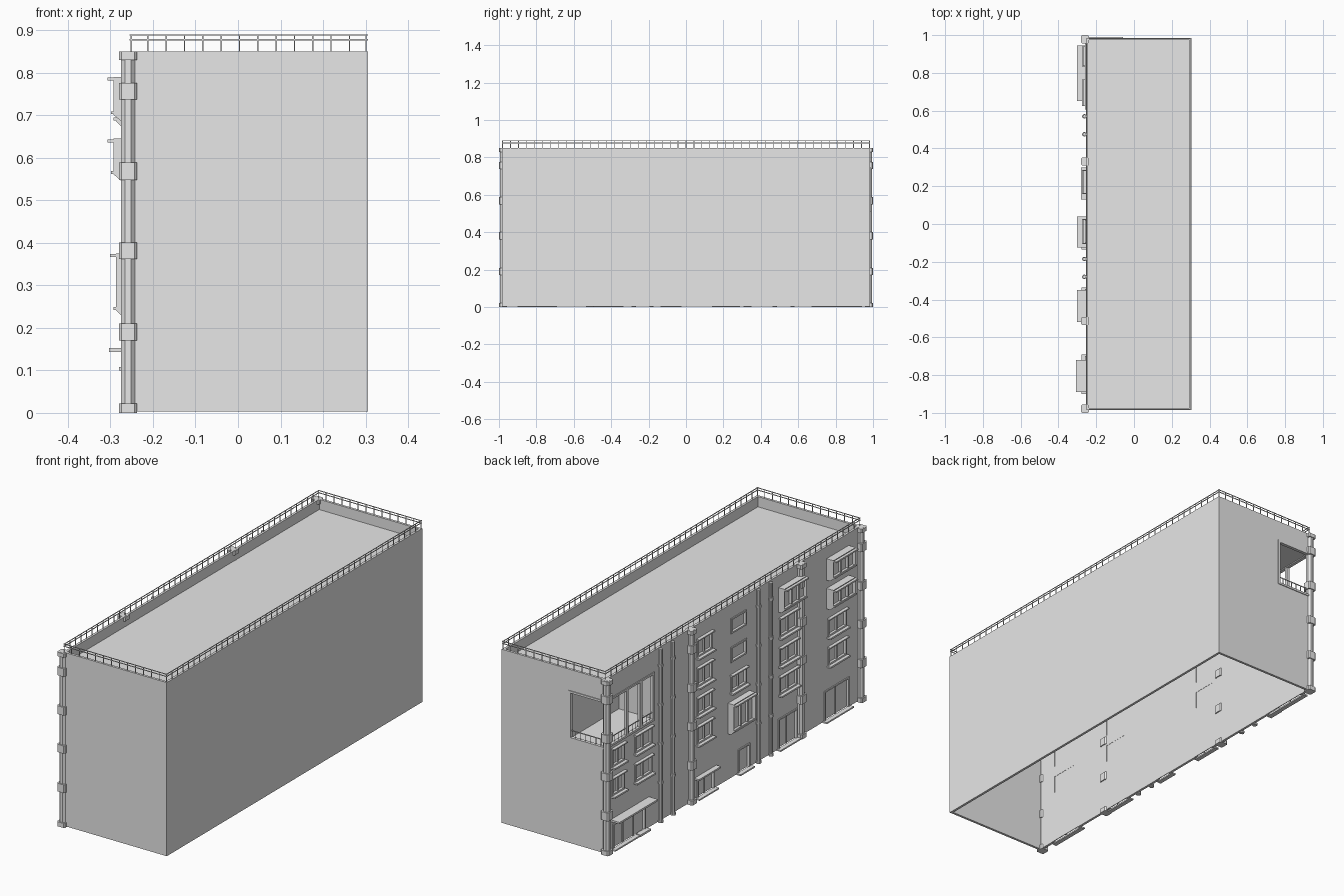
import bpy, bmesh, math
from mathutils import Matrix, Vector

cube = bpy.data.objects.get("Cube")
if cube:
    bpy.data.objects.remove(cube, do_unlink=True)

grey = bpy.data.materials.new("light_grey")
grey.use_nodes = True
grey.diffuse_color = (0.8, 0.8, 0.8, 1)
grey.node_tree.nodes["Principled BSDF"].inputs["Base Color"].default_value = (0.8, 0.8, 0.8, 1)

XW, XE, YE, TOP, ROOF, T = -0.255, 0.305, 0.985, 0.85, 0.80, 0.012
parts = {}


def part(name):
    return parts.setdefault(name, bmesh.new())


def box(name, x, y, z, bevel=0):
    """Add a box given as (min, max) pairs to the named part."""
    bm = part(name)
    size = Vector((x[1] - x[0], y[1] - y[0], z[1] - z[0]))
    mid = Vector((x[0] + x[1], y[0] + y[1], z[0] + z[1])) / 2
    verts = bmesh.ops.create_cube(bm, size=1, matrix=Matrix.Translation(mid) @ Matrix.Diagonal(size).to_4x4())["verts"]
    if bevel:
        edges = {e for v in verts for e in v.link_edges
                 if abs(e.verts[0].co.z - e.verts[1].co.z) > 0.001}
        bmesh.ops.bevel(bm, geom=list(edges), offset=bevel, segments=1, affect='EDGES')


def rod(name, x, y, z, radius, sides):
    turn = Matrix.Rotation(math.pi / sides, 4, 'Z')
    bmesh.ops.create_cone(part(name), cap_ends=True, segments=sides, radius1=radius, radius2=radius,
                          depth=z[1] - z[0],
                          matrix=Matrix.Translation((x, y, (z[0] + z[1]) / 2)) @ turn)


def frame(name, x, y, z, w, bottom=True):
    """Rectangular frame lying in the facade plane."""
    box(name, x, (y[0], y[0] + w), z)
    box(name, x, (y[1] - w, y[1]), z)
    inner = (y[0] + w, y[1] - w)
    box(name, x, inner, (z[1] - w, z[1]))
    if bottom:
        box(name, x, inner, (z[0], z[0] + w))


def window(y, z, panes=2, ledges=True):
    box("opening_cutter", (XW - 0.1, XW + 0.05), y, z)
    box("window_glass", (XW + 0.008, XW + 0.011), y, z)
    frame("window_frames", (XW - 0.004, XW + 0.008), y, z, 0.008)
    for i in range(1, panes):
        m = y[0] + (y[1] - y[0]) * i / panes
        box("window_frames", (XW, XW + 0.008), (m - 0.004, m + 0.004), (z[0] + 0.008, z[1] - 0.008))
    if ledges:
        box("window_sills", (XW - 0.02, XW), (y[0] - 0.006, y[1] + 0.006), (z[0] - 0.008, z[0]))
        box("window_lintels", (XW - 0.016, XW), (y[0] - 0.004, y[1] + 0.004), (z[1], z[1] + 0.006))


def door(y, height, panes=2):
    z = (0.004, height)
    box("opening_cutter", (XW - 0.1, XW + 0.05), y, (-0.01, height))
    box("door_leaves", (XW + 0.008, XW + 0.012), y, z)
    frame("door_frames", (XW - 0.005, XW + 0.008), y, z, 0.007, bottom=False)
    for i in range(1, panes):
        m = y[0] + (y[1] - y[0]) * i / panes
        box("door_frames", (XW + 0.003, XW + 0.008), (m - 0.003, m + 0.003), (0.004, height - 0.007))
    box("door_steps", (XW - 0.022, XW), (y[0] - 0.01, y[1] + 0.01), (0, 0.007))


def bay(y, z, out):
    """Projecting window box with sloped underside, recessed panes, hood and sill."""
    bm = part("bay_windows")
    profile = [(XW, z[0]), (XW - out * 0.5, z[0]), (XW - out, z[0] + 0.016), (XW - out, z[1]), (XW, z[1])]
    face = bm.faces.new([bm.verts.new((px, y[0], pz)) for px, pz in profile])
    ext = bmesh.ops.extrude_face_region(bm, geom=[face])["geom"]
    moved = [v for v in ext if isinstance(v, bmesh.types.BMVert)]
    bmesh.ops.translate(bm, vec=(0, y[1] - y[0], 0), verts=moved)
    bmesh.ops.recalc_face_normals(bm, faces=bm.faces)
    front = [f for v in moved for f in v.link_faces if f.normal.x < -0.99][0]
    bmesh.ops.inset_region(bm, faces=[front], thickness=0.012)
    bmesh.ops.translate(bm, vec=(0.012, 0, 0), verts=front.verts)
    for t in (1 / 3, 2 / 3):
        m = y[0] + (y[1] - y[0]) * t
        box("bay_mullions", (XW - out, XW - out + 0.012), (m - 0.004, m + 0.004), (z[0] + 0.028, z[1] - 0.012))
    box("bay_hoods", (XW - out - 0.014, XW - out), y, (z[1] - 0.009, z[1] - 0.002))
    box("bay_sills", (XW - out - 0.006, XW - out), y, (z[0] + 0.017, z[0] + 0.024))


# Four floors of windows
rows = [(0.265, 0.35), (0.405, 0.49), (0.545, 0.635), (0.69, 0.775)]
for z in rows[:2]:
    window((0.84, 0.935), z)
    window((0.63, 0.76), z)
    window((-0.87, -0.73), z)
for z in rows:
    window((0.165, 0.28), z)
for z in rows[:3]:
    window((-0.49, -0.355), z)
for z in ((0.565, 0.64), (0.705, 0.78)):
    window((-0.10, 0.02), z, panes=1, ledges=False)
window((-0.10, 0.02), (0.42, 0.50))

# Projecting bays
for z in ((0.545, 0.645), (0.685, 0.79)):
    bay((-0.89, -0.72), z, 0.038)
bay((-0.52, -0.35), (0.67, 0.79), 0.032)
bay((-0.125, 0.04), (0.225, 0.375), 0.032)

# Street level doors, gates and canopies
door((0.68, 0.93), 0.125, 3)
door((0.15, 0.28), 0.095)
door((-0.125, -0.035), 0.12, 1)
door((-0.49, -0.345), 0.15)
door((-0.89, -0.70), 0.15)
box("shop_canopy", (-0.303, XW), (0.65, 0.945), (0.143, 0.152))
box("entrance_canopy", (-0.28, XW), (0.13, 0.30), (0.10, 0.108))
box("shop_step", (-0.28, XW), (0.67, 0.75), (0, 0.01))

# Corner loggia
LX, LY, LZ = (XW, -0.065), (0.61, YE), (0.515, 0.742)
box("opening_cutter", (XW - 0.1, LX[1]), (LY[0], YE + 0.1), LZ)
box("loggia_floor", (XW, LX[1]), LY, (LZ[0] - 0.006, LZ[0]))
box("loggia_ceiling", (XW, LX[1]), LY, (LZ[1], LZ[1] + 0.006))
box("loggia_back_wall", (LX[1], LX[1] + 0.006), (LY[0], YE - T), LZ)
box("loggia_side_wall", (XW + T, LX[1]), (LY[0] - 0.006, LY[0]), LZ)
for y in (0.615, 0.715, 0.82):
    box("loggia_posts", (XW - 0.004, XW + 0.01), (y - 0.008, y + 0.008), LZ)
box("loggia_trim", (LX[1] - 0.004, LX[1] + 0.008), (YE - T, YE + 0.004), LZ)
for z in LZ:
    edge = (z - 0.005, z + 0.005)
    box("loggia_trim", (XW, LX[1] + 0.008), (YE - T, YE + 0.004), edge)
    box("loggia_trim", (XW - 0.004, XW + T), (LY[0], YE - T), edge)
for i in range(14):
    y = LY[0] + 0.027 * i
    box("loggia_railing", (XW + 0.002, XW + 0.005), (y, y + 0.003), (LZ[0], LZ[0] + 0.035))
for i in range(7):
    x = XW + 0.027 * i
    box("loggia_railing", (x, x + 0.003), (YE - 0.006, YE - 0.003), (LZ[0], LZ[0] + 0.035))
box("loggia_railing", (XW + 0.002, XW + 0.005), LY, (LZ[0] + 0.035, LZ[0] + 0.039))
box("loggia_railing", (XW, LX[1]), (YE - 0.006, YE - 0.003), (LZ[0] + 0.035, LZ[0] + 0.039))

# Facade columns with collars
for y in (-0.978, -0.513, 0.33, 0.978):
    rod("columns", -0.2585, y, (0, TOP), 0.0178, 8)
    for z in ((0, 0.022), (0.17, 0.21), (0.362, 0.40), (0.548, 0.588), (0.737, 0.776), (0.83, 0.849)):
        box("column_collars", (-0.28, -0.237), (y - 0.0215, y + 0.0215), z, bevel=0.006)

# Paired drain pipes with joint bands
for y in (0.57, 0.475, -0.185, -0.28):
    rod("drain_pipes", -0.263, y, (0, TOP - 0.005), 0.009, 10)
    for z in (0, 0.19, 0.38, 0.57, 0.76):
        rod("pipe_bands", -0.263, y, (z, z + 0.012), 0.012, 10)

# Roof slab and railing
box("roof", (XW + T, XE - T), (T - YE, YE - T), (ROOF - 0.005, ROOF))
R = 0.0015
for z in (0.877, 0.888):
    for x in (XW + 0.004, XE - 0.004):
        box("roof_railing", (x - R, x + R), (-YE, YE), (z - R, z + R))
    for y in (-YE + 0.004, YE - 0.004):
        box("roof_railing", (XW, XE), (y - R, y + R), (z - R, z + R))
for i in range(47):
    y = -YE + 0.004 + i * (2 * YE - 0.008) / 46
    for x in (XW + 0.004, XE - 0.004):
        box("roof_railing", (x - R, x + R), (y - R, y + R), (TOP, 0.888))
for i in range(1, 13):
    x = XW + i * (XE - XW) / 13
    for y in (-YE + 0.004, YE - 0.004):
        box("roof_railing", (x - R, x + R), (y - R, y + R), (TOP, 0.888))

# Hollow outer walls, thickened inwards
box("walls", (XW, XE), (-YE, YE), (0.003, TOP))
shell = part("walls")
bmesh.ops.delete(shell, geom=[f for f in shell.faces if abs(f.normal.z) > 0.9], context='FACES')

objects = {}
for name, bm in parts.items():
    if name != "walls":
        bmesh.ops.recalc_face_normals(bm, faces=bm.faces)
    mesh = bpy.data.meshes.new(name)
    bm.to_mesh(mesh)
    bm.free()
    mesh.materials.append(grey)
    objects[name] = bpy.data.objects.new(name, mesh)
    bpy.context.collection.objects.link(objects[name])

# Cut the openings through the walls
walls, cutter = objects["walls"], objects["opening_cutter"]
cutter.hide_render = True
thick = walls.modifiers.new("thickness", 'SOLIDIFY')
thick.thickness, thick.offset, thick.use_even_offset = T, -1, True
cut = walls.modifiers.new("openings", 'BOOLEAN')
cut.object, cut.operation, cut.solver = cutter, 'DIFFERENCE', 'EXACT'
bpy.context.view_layer.objects.active = walls
for m in ("thickness", "openings"):
    bpy.ops.object.modifier_apply(modifier=m)
bpy.data.objects.remove(cutter, do_unlink=True)
